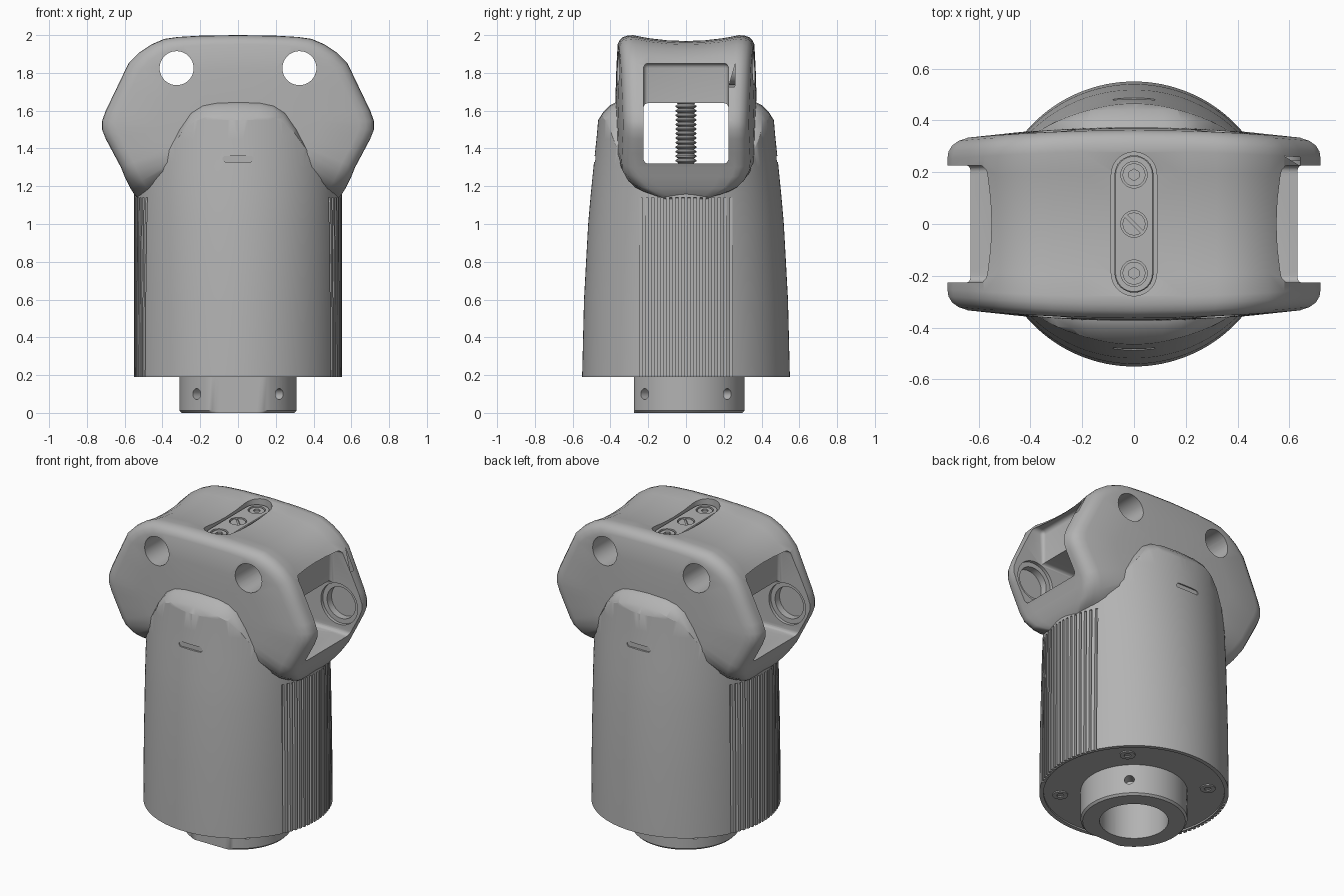
import bpy
import bmesh
from math import sin, cos, pi, sqrt, radians
from mathutils import Matrix

cube = bpy.data.objects.get("Cube")
if cube:
    bpy.data.objects.remove(cube, do_unlink=True)

grey = bpy.data.materials.new("plain grey")
grey.use_nodes = True
GREY = (0.45, 0.45, 0.45, 1)
grey.diffuse_color = GREY
for node in grey.node_tree.nodes:
    if node.type == 'BSDF_PRINCIPLED':
        node.inputs["Base Color"].default_value = GREY


def make(name, bm):
    bmesh.ops.recalc_face_normals(bm, faces=bm.faces[:])
    mesh = bpy.data.meshes.new(name)
    bm.to_mesh(mesh)
    bm.free()
    mesh.materials.append(grey)
    ob = bpy.data.objects.new(name, mesh)
    bpy.context.collection.objects.link(ob)
    return ob


def loft(name, rings):
    """Skin closed rings of equal length and cap both ends."""
    bm = bmesh.new()
    loops = [[bm.verts.new(p) for p in ring] for ring in rings]
    n = len(loops[0])
    for a, b in zip(loops, loops[1:]):
        for i in range(n):
            j = (i + 1) % n
            bm.faces.new((a[i], a[j], b[j], b[i]))
    bm.faces.new(loops[0])
    bm.faces.new(loops[-1])
    return make(name, bm)


def circle(rx, ry, z, n=64):
    return [(rx * cos(2 * pi * i / n), ry * sin(2 * pi * i / n), z) for i in range(n)]


def lathe(name, profile, n=48):
    return loft(name, [circle(r, r, z, n) for r, z in profile])


def boxes(name, items):
    """Boxes given as (centre, size, turn about z)."""
    bm = bmesh.new()
    for centre, size, turn in items:
        m = Matrix.Translation(centre) @ Matrix.Rotation(turn, 4, 'Z') @ Matrix.Diagonal((*size, 1))
        bmesh.ops.create_cube(bm, size=1, matrix=m)
    return make(name, bm)


def rods(name, items, n=32):
    """Cylinders given as (centre, radius, length, rotation matrix)."""
    bm = bmesh.new()
    for centre, r, length, rot in items:
        bmesh.ops.create_cone(bm, cap_ends=True, segments=n, radius1=r, radius2=r,
                              depth=length, matrix=Matrix.Translation(centre) @ rot)
    return make(name, bm)


def capsule(half_width, half_length, z, n=16):
    """Stadium ring, long in y."""
    straight = half_length - half_width
    pts = []
    for end in (1, -1):
        for i in range(n + 1):
            a = pi * i / n
            pts.append((end * half_width * cos(a), end * (straight + half_width * sin(a)), z))
    return pts


def cut(ob, cutter, op='DIFFERENCE', keep=False):
    mod = ob.modifiers.new("cut", 'BOOLEAN')
    mod.operation, mod.solver, mod.object = op, 'EXACT', cutter
    bpy.context.view_layer.objects.active = ob
    bpy.ops.object.modifier_apply(modifier=mod.name)
    if not keep:
        bpy.data.objects.remove(cutter, do_unlink=True)


def mirrored(half):
    """Close a right-hand outline, running from its top centre, by mirroring it."""
    return half + [(-x, z) for x, z in reversed(half) if x > 0]


UP = Matrix.Identity(4)
ALONG_Y = Matrix.Rotation(pi / 2, 4, 'X')
DIAGONALS = [pi / 4 + k * pi / 2 for k in range(4)]

# Tapered round body
taper = [(.19, .55), (.6, .54), (1.0, .518), (1.15, .505), (1.3, .49),
         (1.45, .474), (1.55, .465), (1.7, .45)]
body = loft("body", [circle(.55, f, z, 128) for z, f in taper])

# Shoulder shape, trimming the body's top to a rounded trapezoid
shoulder = mirrored([(0, 1.65), (.12, 1.645), (.19, 1.63), (.25, 1.59), (.31, 1.5),
                     (.36, 1.4), (.42, 1.28), (.48, 1.2), (.57, 1.15), (.7, 1.14), (.7, 0)])
easing = [(.36, 0), (.40, .2), (.44, .6), (.465, 1), (.56, 2.8)]
easing = [(-y, t) for y, t in reversed(easing)] + easing
cut(body, loft("shoulder_trim", [
    [(x * (1 - .2 * t), y, z - .1 * t if z > 1 else z) for x, z in shoulder]
    for y, t in easing]), 'INTERSECT')

# Grip grooves on both sides
grooves = []
for side in (1, -1):
    for k in range(16):
        y = (k - 7.5) * .032
        x = side * sqrt(.55 ** 2 - y * y)
        grooves.append(((x, y, .62), (.036, .014, 1.04), 0))
cut(body, boxes("groove_cutter", grooves))

# Small shallow slots on the front and back
for side in (1, -1):
    slot = [(y, side * .474, x + 1.345) for x, y, z in capsule(.016, .082, 0)]
    cut(body, loft("slot_cutter", [slot, [(x, side * .53, z) for x, y, z in slot]]))

# Recess under the body
cut(body, lathe("base_recess", [(.525, .1), (.525, .2)], 96))

# Head: outline lofted from front to back, rounded at the rim
outline = mirrored([(0, 2.0), (.2, 1.997), (.32, 1.99), (.39, 1.98), (.46, 1.95), (.52, 1.91),
                    (.58, 1.85), (.64, 1.725), (.70, 1.60), (.72, 1.545), (.72, 1.50),
                    (.70, 1.45), (.66, 1.375), (.62, 1.30), (.60, 1.25), (.57, 1.19),
                    (.545, 1.15), (.5, 1.11)])
depths = [(0, 1), (.1, 1), (.2, 1), (.28, 1), (.31, .995), (.335, .975), (.352, .94),
          (.362, .89), (.369, .6), (.373, .3)]
depths = [(-y, s) for y, s in reversed(depths[1:])] + depths


def head_point(x, y, z, s):
    x, z = x * s, 1.55 + (z - 1.55) * s
    if z > 1.84 and abs(y) < .28:
        z -= .03 * (1 - (y / .28) ** 2)
    low = max(0, (1.32 - z) / .2)
    narrow = sqrt(max(.04, 1 - low * low))
    return (x, y * narrow * (1 - .1 * (x / .72) ** 2), z)


head = loft("head", [[head_point(x, y, z, s) for x, z in outline] for y, s in depths])

# Side window, running through below the central block


def window(name, centre, size):
    ob = boxes(name, [(centre, size, 0)])
    mod = ob.modifiers.new("round", 'BEVEL')
    mod.width, mod.segments = .025, 4
    bpy.context.view_layer.objects.active = ob
    bpy.ops.object.modifier_apply(modifier=mod.name)
    return ob


passage = window("passage_cutter", (0, 0, 1.48), (1.9, .45, .32))
cut(body, passage, keep=True)
cut(head, passage)
for side in (1, -1):
    cut(head, window("pocket_cutter", (side * .75, 0, 1.585), (.5, .45, .53)))
    # Stepped round seats inside the cheeks
    for r, length in ((.13, .49), (.1, .58)):
        cut(head, rods("seat_cutter", [((side * .56, 0, 1.5), r, length, ALONG_Y)], 48))
    # Round holes from front to back
    cut(head, rods("hole_cutter", [((side * .325, 0, 1.825), .09, 1, ALONG_Y)], 48))

# Top plate in its pocket
cut(head, loft("plate_pocket", [capsule(.088, .278, 1.94), capsule(.088, .278, 2.1)]))
plate = loft("top_plate", [capsule(.075, .265, 1.935), capsule(.075, .265, 1.963),
                           capsule(.071, .261, 1.967)])
cut(plate, rods("plate_holes", [((0, y, 1.97), .051, .04, UP) for y in (-.19, 0, .19)]))
top_screws = rods("top_screws", [((0, y, 1.95), .044, .024, UP) for y in (-.19, 0, .19)])
cut(top_screws, rods("socket_cutter", [((0, y, 1.96), .022, .024, UP) for y in (-.19, .19)], 6))
cut(top_screws, boxes("slot_cutter", [((0, 0, 1.965), (.12, .012, .024), -pi / 4)]))

# Threaded rod across the window
thread = []
for k in range(16):
    z = 1.30 + k * .024
    thread += [(.043, z), (.055, z + .008), (.055, z + .014), (.043, z + .022)]
rod = lathe("threaded_rod", thread, 32)

# Collar with one flat side, set-screw holes and a bore
collar_rings = [circle(r, r, z, 96) for r, z in ((.298, 0), (.31, .012), (.31, .21))]
collar = loft("collar", [[(x, max(y, -.275), z) for x, y, z in ring] for ring in collar_rings])
cut(collar, rods("set_screw_cutter", [
    ((.3 * cos(a), .3 * sin(a), .1), .029, .12,
     Matrix.Rotation(a, 4, 'Z') @ Matrix.Rotation(pi / 2, 4, 'Y')) for a in DIAGONALS]))
bore = lathe("bore_cutter", [(.2, -.1), (.2, .6)])
cut(body, bore, keep=True)
cut(collar, bore)

# Base screws
spots = [(.43 * cos(a), .43 * sin(a)) for a in DIAGONALS]
base_screws = rods("base_screws", [((x, y, .203), .045, .02, UP) for x, y in spots])
cut(base_screws, rods("base_sockets", [((x, y, .19), .022, .02, UP) for x, y in spots], 6))

# Smooth shading with sharp edges kept
for ob in (body, head, plate, top_screws, rod, collar, base_screws):
    bpy.ops.object.select_all(action='DESELECT')
    ob.select_set(True)
    bpy.context.view_layer.objects.active = ob
    bpy.ops.object.shade_smooth_by_angle(angle=radians(30))
